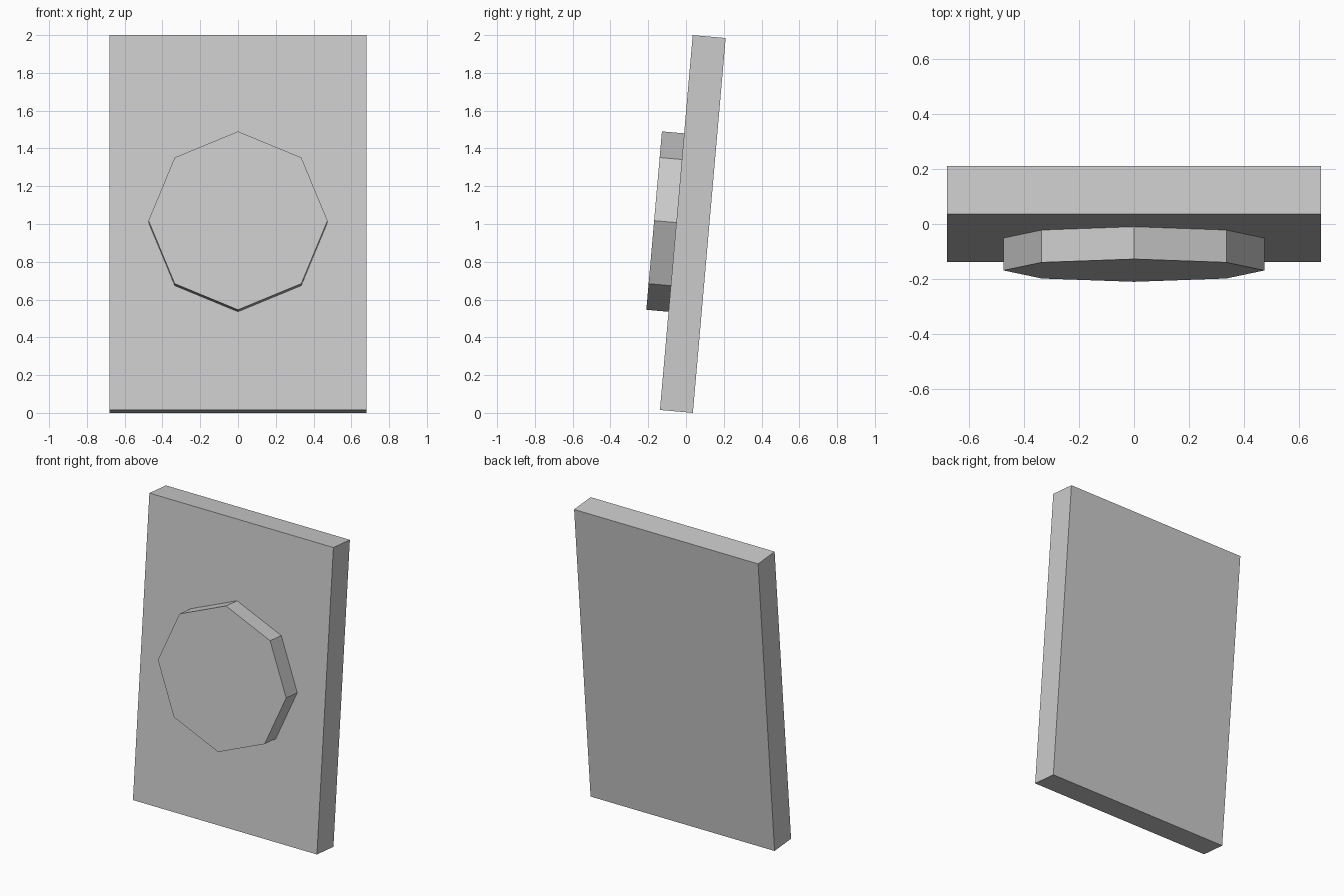
import bpy, bmesh, math
from mathutils import Matrix

if "Cube" in bpy.data.objects:
    bpy.data.objects.remove(bpy.data.objects["Cube"])

WIDTH, THICK, HEIGHT = 1.36, 0.175, 1.992
DISC_R, DISC_OUT, EMBED = 0.474, 0.118, 0.01

# Shared backward lean about the slab centre
lean = Matrix.Translation((0, 0.036, 1.0)) @ Matrix.Rotation(math.radians(-5), 4, 'X')


def add_part(name, bm):
    bm.transform(lean)
    mesh = bpy.data.meshes.new(name)
    bm.to_mesh(mesh)
    bm.free()
    obj = bpy.data.objects.new(name, mesh)
    bpy.context.collection.objects.link(obj)
    return obj


# Leaning rectangular slab
bm = bmesh.new()
bmesh.ops.create_cube(bm, size=1, matrix=Matrix.Diagonal((WIDTH, THICK, HEIGHT, 1)))
add_part("slab", bm)

# Octagonal boss on the front face, seated slightly into the slab
depth = DISC_OUT + EMBED
y = -THICK / 2 - DISC_OUT + depth / 2
bm = bmesh.new()
bmesh.ops.create_cone(
    bm, cap_ends=True, segments=8, radius1=DISC_R, radius2=DISC_R, depth=depth,
    matrix=Matrix.Translation((0, y, 0)) @ Matrix.Rotation(math.radians(90), 4, 'X'))
add_part("octagonal_boss", bm)
